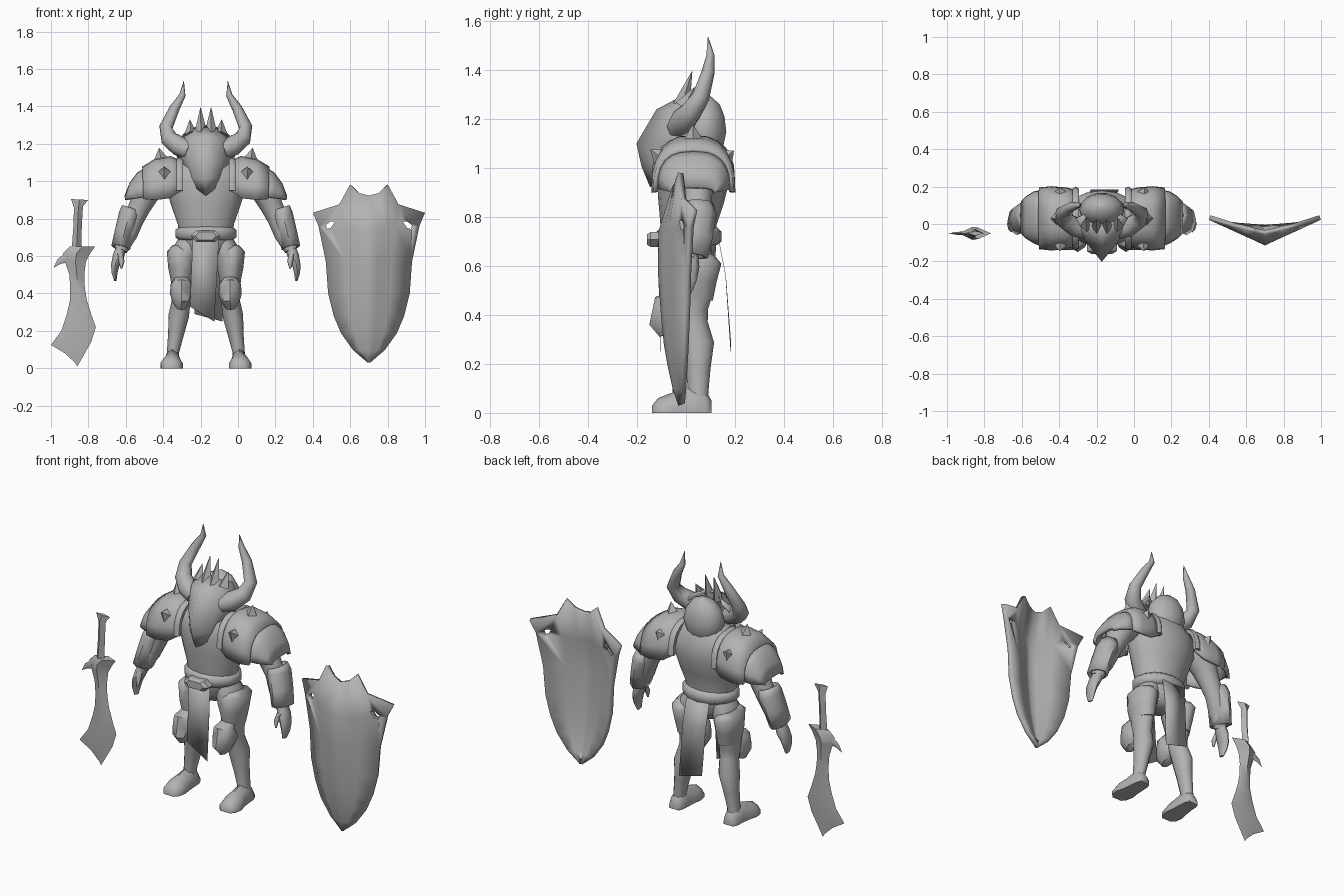
import bpy, bmesh, math
from mathutils import Vector

CX = -0.172  # centre line of the figure
steel = bpy.data.materials.new("grey_steel")
steel.diffuse_color = (0.45, 0.45, 0.45, 1)


def finish(name, bm, x=CX, mirror=False, thick=0, angle=60):
    bmesh.ops.remove_doubles(bm, verts=bm.verts, dist=0.0005)
    bmesh.ops.recalc_face_normals(bm, faces=bm.faces)
    me = bpy.data.meshes.new(name)
    bm.to_mesh(me)
    bm.free()
    ob = bpy.data.objects.new(name, me)
    bpy.context.collection.objects.link(ob)
    ob.location.x = x
    me.materials.append(steel)
    if mirror:
        ob.modifiers.new("mirror", 'MIRROR')
    if thick:
        s = ob.modifiers.new("thickness", 'SOLIDIFY')
        s.thickness, s.offset = thick, 0
    bpy.context.view_layer.objects.active = ob
    ob.select_set(True)
    bpy.ops.object.shade_smooth_by_angle(angle=math.radians(angle))
    ob.select_set(False)
    return ob


def skin(rows, closed, caps=False):
    """Bridge equal rows of points into a surface."""
    bm = bmesh.new()
    vs = [[bm.verts.new(p) for p in r] for r in rows]
    n = len(vs[0])
    for a, b in zip(vs, vs[1:]):
        for i in range(n if closed else n - 1):
            j = (i + 1) % n
            bm.faces.new((a[i], a[j], b[j], b[i]))
    if caps:
        bm.faces.new(vs[0])
        bm.faces.new(vs[-1])
    return bm


def tube(name, pts, n=12, ref=(0, 1, 0), caps=True, **kw):
    """Points (x, y, z, r across, r along ref) swept along their path."""
    rows = []
    for i, p in enumerate(pts):
        t = (Vector(pts[min(i + 1, len(pts) - 1)][:3]) - Vector(pts[max(i - 1, 0)][:3])).normalized()
        b = Vector(ref)
        b = (b - b.dot(t) * t).normalized()
        a = b.cross(t)
        rows.append([Vector(p[:3]) + a * p[3] * math.cos(k * math.tau / n)
                     + b * p[-1] * math.sin(k * math.tau / n) for k in range(n)])
    return finish(name, skin(rows, True, caps), **kw)


def arch(x, cy, zb, zt, ry, n=12):
    out = []
    for k in range(n + 1):
        a = math.pi * k / n
        c, s = math.cos(a), math.sin(a)
        out.append((x, cy - ry * math.copysign(abs(c) ** 0.75, c), zb + (zt - zb) * abs(s) ** 0.75))
    return out


def spike(name, base, tip, r, **kw):
    tube(name, [(*base, r, r), (*tip, 0.001, 0.001)], n=4, ref=(1, 0, 0), angle=20, **kw)


# Torso, neck, belt and buckle
tube("torso", [(0, .02, .58, .07, .07), (0, .02, .63, .125, .10), (0, .015, .70, .145, .11),
               (0, .01, .77, .15, .115), (0, .02, .87, .185, .135), (0, .03, .97, .215, .15),
               (0, .04, 1.05, .21, .14), (0, .05, 1.11, .14, .1), (0, .05, 1.15, .08, .07)], n=16)
tube("belt", [(0, .012, .685, .14, .115), (0, .012, .70, .163, .133), (0, .012, .74, .163, .133),
              (0, .012, .757, .14, .115)], n=16)
bm = skin([[(x * s, y, .708 + z * s) for x, z in
            ((-.08, 0), (-.05, .03), (.05, .03), (.08, 0), (.05, -.03), (-.05, -.03))]
           for y, s in ((-.09, 1), (-.145, 1), (-.16, .7))], True, True)
finish("belt_buckle", bm, angle=20)

# Hanging cloths
finish("front_cloth", skin([[(-.07, -.115, .70), (.07, -.115, .70)], [(-.078, -.11, .5), (.06, -.11, .5)],
                            [(-.085, -.105, .33), (.045, -.105, .25)]], False), thick=.002)
finish("back_cloth", skin([[(-.075, .135, .70), (.075, .135, .70)], [(-.07, .162, .56), (.08, .162, .56)],
                           [(-.06, .183, .29), (.09, .183, .25)]], False), thick=.002)

# Head dome, beaked mask, crown spikes and horns
tube("head", [(0, .075, 1.03, .05, .04), (0, .075, 1.07, .095, .075), (0, .075, 1.15, .12, .092),
              (0, .08, 1.22, .105, .08), (0, .09, 1.27, .065, .05), (0, .095, 1.295, .005, .005)], n=14)
mask = [((0, .0, 1.295), (.05, .0, 1.285), (.10, .05, 1.265)),
        ((0, -.115, 1.235), (.085, -.06, 1.225), (.14, .03, 1.22)),
        ((0, -.195, 1.10), (.085, -.085, 1.12), (.155, .015, 1.15)),
        ((0, -.175, 1.01), (.06, -.11, 1.02), (.12, -.02, 1.04)),
        ((0, -.14, .925), (.03, -.12, .95), (.07, -.08, .985))]
finish("beaked_mask", skin(mask, False), mirror=True, thick=.015)
for x, z, y in ((.028, 1.395, .025), (.085, 1.33, .035)):
    spike("crown_spike", (x * .95, y - .045, 1.25), (x, y, z), .036, mirror=True)
tube("horn", [(.09, -.03, 1.165, .05), (.145, -.015, 1.19, .054), (.198, .02, 1.23, .046),
              (.213, .06, 1.29, .036), (.167, .09, 1.39, .027), (.125, .10, 1.46, .017),
              (.118, .09, 1.535, .001)], n=8, mirror=True)

# Shoulder armour
plate = [arch(.13, .03, .95, 1.10, .14), arch(.19, .03, .91, 1.125, .155),
         arch(.27, .03, .90, 1.11, .162), arch(.335, .03, .905, 1.07, .155)]
finish("shoulder_plate", skin(plate, False), mirror=True, thick=.02)
rim = [(p[0], p[1], p[2], .02) for p in arch(.14, .03, .95, 1.11, .15)]
tube("shoulder_rim", rim, n=6, ref=(1, 0, 0), mirror=True)
outer = [arch(.31, .03, .92, 1.07, .145), arch(.36, .035, .91, 1.04, .13),
         arch(.40, .035, .905, .985, .105), arch(.425, .035, .90, .92, .08)]
finish("outer_shoulder_plate", skin(outer, False), mirror=True, thick=.02)
for base, tip in (((.22, -.09, 1.035), (.225, -.145, 1.075)), ((.235, .03, 1.09), (.25, .028, 1.178)),
                  ((.22, .15, 1.035), (.23, .195, 1.07))):
    spike("shoulder_spike", base, tip, .055, mirror=True)

# Arms, forearm guards and hands
tube("arm", [(.20, .04, 1.05, .06), (.27, .04, 1.01, .085), (.315, .04, .95, .075), (.35, .045, .87, .06),
             (.385, .045, .80, .055), (.42, .03, .72, .055), (.455, .01, .63, .035)], mirror=True)
tube("forearm_guard", [(.398, .045, .855, .047, .06), (.41, .045, .82, .05, .075),
                       (.435, .03, .73, .046, .075), (.455, .015, .645, .045, .07)],
     n=8, caps=False, mirror=True, thick=.012)
tube("hand", [(.45, .015, .65, .028, .035), (.468, .01, .60, .03, .045), (.485, .0, .55, .022, .045),
              (.488, -.005, .51, .016, .035), (.484, -.012, .47, .007, .02)], n=8, mirror=True)
tube("thumb", [(.46, -.02, .61, .018), (.45, -.04, .57, .015), (.452, -.045, .535, .006)],
     n=6, mirror=True)

# Legs, thigh guards, knee pads and feet
tube("leg", [(.085, .02, .68, .06, .08), (.12, .02, .60, .075, .10), (.13, .025, .50, .062, .088),
             (.13, .02, .42, .052, .07), (.132, .03, .36, .05, .06), (.145, .05, .28, .055, .065),
             (.16, .05, .18, .042, .05), (.175, .05, .09, .033, .042), (.178, .05, .04, .035, .042)],
     mirror=True)
tube("thigh_guard", [(.13, .035, .645, .05, .085), (.137, .033, .62, .072, .112),
                     (.135, .025, .54, .066, .10), (.13, .025, .46, .055, .085)], mirror=True)
tube("knee_pad", [(.13, -.035, .47, .045, .03), (.13, -.06, .45, .058, .07), (.13, -.06, .40, .062, .08),
                  (.13, -.07, .36, .052, .08), (.132, -.06, .325, .03, .05)], n=8, mirror=True, angle=45)
bm = skin([[(.178 + x + w * c, y, h * s) for c, s in
            ((-1, 0), (-1, .35), (-.65, .75), (0, 1), (.65, .75), (1, .35), (1, 0))]
           for y, x, w, h in ((.105, 0, .03, .05), (.08, 0, .042, .09), (.03, 0, .045, .11),
                              (-.02, .002, .05, .092), (-.07, .005, .06, .078), (-.115, .006, .052, .06),
                              (-.138, .006, .032, .03))], True, True)
finish("foot", bm, mirror=True)

# Shield: bowed sheet with a horned upper edge
frac = (0, .17, .33, .52, 1)
top = (.92, .935, .98, .875, .83)
rows = [[(.295 * f, y, z) for f, z, y in zip(frac, top, (-.045, -.035, -.022, -.01, .035))]]
for z, w, yc, ye in ((.74, .265, -.10, .02), (.57, .225, -.102, .01), (.40, .213, -.09, .005),
                     (.28, .183, -.078, 0), (.19, .145, -.062, -.005), (.10, .08, -.042, -.01),
                     (.035, .002, -.02, -.015)):
    rows.append([(w * f, yc + (ye - yc) * f, z + (.02 * f if z == .74 else 0)) for f in frac])
shield = finish("shield", skin(rows, False), x=.70, mirror=True, thick=.025, angle=75)

# Drop-shaped slots through the shield
bm = skin([[(x, y, z) for x, z in ((.18, .785), (.205, .785), (.23, .765), (.225, .745), (.205, .75))]
           for y in (-.3, .3)], True, True)
slot = finish("slot_cutter", bm, x=.70, mirror=True)
slot.hide_render = True
slot.hide_viewport = True
cut = shield.modifiers.new("slots", 'BOOLEAN')
cut.object, cut.operation, cut.solver = slot, 'DIFFERENCE', 'EXACT'


# Sword: diamond sections (z left, z right, left, right, half thickness)
def diamonds(name, secs):
    rows = [[(l, -.05, zl), ((l + r) / 2, -.05 - t, (zl + zr) / 2), (r, -.05, zr),
             ((l + r) / 2, -.05 + t, (zl + zr) / 2)] for zl, zr, l, r, t in secs]
    finish(name, skin(rows, True, True), x=0, angle=50)


diamonds("sword_grip", [(.905, .90, -.893, -.802, .012), (.86, .865, -.877, -.829, .024),
                        (.76, .76, -.88, -.835, .02), (.65, .65, -.888, -.838, .028)])
diamonds("sword_blade", [(.65, .65, -.90, -.765, .03), (.615, .615, -.936, -.79, .035),
                         (.57, .57, -.925, -.813, .028), (.50, .50, -.902, -.822, .022),
                         (.43, .43, -.897, -.819, .018), (.36, .365, -.899, -.808, .016),
                         (.29, .29, -.915, -.785, .014), (.20, .22, -.945, -.76, .011),
                         (.125, .14, -1.0, -.785, .008), (.08, .07, -.925, -.825, .004),
                         (.03, .01, -.872, -.859, .001)])
tube("sword_spur", [(-.915, -.05, .59, .025, .01), (-.955, -.05, .572, .016, .007),
                    (-.984, -.05, .54, .001, .001)], n=4, x=0)
